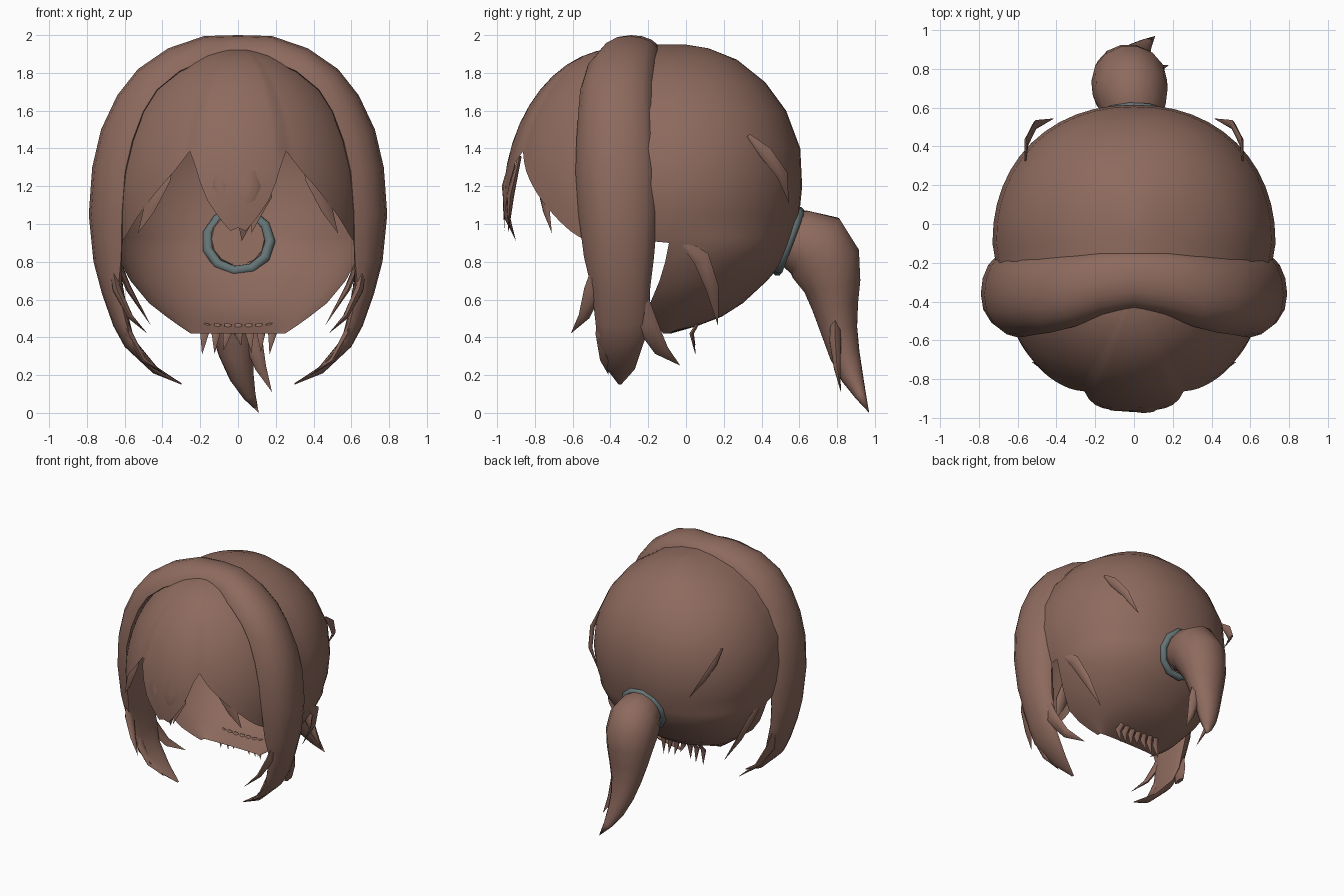
import bpy, bmesh, math, random
from mathutils import Vector

if "Cube" in bpy.data.objects:
    bpy.data.objects.remove(bpy.data.objects["Cube"])

random.seed(4)


def material(name, rgb):
    m = bpy.data.materials.new(name)
    m.diffuse_color = (*rgb, 1)
    m.use_nodes = True
    m.node_tree.nodes["Principled BSDF"].inputs["Base Color"].default_value = m.diffuse_color
    return m


HAIR = material("brown hair", (0.27, 0.145, 0.112))
TIE = material("grey teal tie", (0.13, 0.175, 0.18))


def loft(name, rows, closed=False, mat=HAIR, angle=50):
    """Skin a list of equal-length point rows into a smooth mesh."""
    bm = bmesh.new()
    grid = [[bm.verts.new(p) for p in r] for r in rows]
    n = len(rows[0])
    for a, b in zip(grid, grid[1:]):
        for i in range(n if closed else n - 1):
            j = (i + 1) % n
            bm.faces.new((a[i], a[j], b[j], b[i]))
    if closed:
        bm.faces.new(grid[0][::-1])
        bm.faces.new(grid[-1])
    bmesh.ops.remove_doubles(bm, verts=bm.verts, dist=0.0005)
    bmesh.ops.recalc_face_normals(bm, faces=bm.faces)
    me = bpy.data.meshes.new(name)
    bm.to_mesh(me)
    bm.free()
    ob = bpy.data.objects.new(name, me)
    bpy.context.collection.objects.link(ob)
    me.materials.append(mat)
    bpy.ops.object.select_all(action='DESELECT')
    bpy.context.view_layer.objects.active = ob
    ob.select_set(True)
    bpy.ops.object.shade_smooth_by_angle(angle=math.radians(angle))
    return ob


def lock(name, path, wide, sides=8):
    """Tapered strand: path of (x, y, z, half width, half thickness)."""
    pts = [Vector(p[:3]) for p in path]
    rows = []
    for i, p in enumerate(path):
        t = (pts[min(i + 1, len(pts) - 1)] - pts[max(i - 1, 0)]).normalized()
        u = Vector(wide)
        u = (u - t * u.dot(t)).normalized()
        v = t.cross(u)
        rows.append([pts[i] + u * p[3] * math.cos(k * math.tau / sides)
                     + v * p[4] * math.sin(k * math.tau / sides) for k in range(sides)])
    return loft(name, rows, True)


def mirrored_lock(name, path, wide):
    for s, side in ((1, "right"), (-1, "left")):
        lock(f"{name}_{side}", [(s * p[0], *p[1:]) for p in path],
             (s * wide[0], wide[1], wide[2]), 6)


def lerp(table, x):
    for (x0, y0), (x1, y1) in zip(table, table[1:]):
        if x <= x1:
            return y0 + (y1 - y0) * (x - x0) / (x1 - x0)
    return table[-1][1]


# Back cap: horizontal slices (z, half width, back y, front y), open at the face
slices = [(0.42, .25, -.08, -.12), (0.46, .31, .06, -.15), (0.51, .38, .19, -.18),
          (0.58, .47, .30, -.19), (0.70, .57, .43, -.14), (0.80, .625, .515, -.11),
          (0.90, .67, .56, -.09), (0.93, .68, .57, -.40), (1.05, .715, .60, -.40),
          (1.20, .73, .615, -.40), (1.40, .71, .605, -.40), (1.60, .62, .53, -.40),
          (1.75, .50, .42, -.40), (1.87, .32, .27, -.40), (1.93, .15, .12, -.40),
          (1.95, 0, 0, -.40)]
rows = []
for z, w, yb, yf in slices:
    yc = -.1 if yf < -.3 else yf + .03
    arc = []
    for k in range(25):
        a = math.pi * k / 24
        c, s = math.cos(a), max(math.sin(a), 0)
        arc.append((w * math.copysign(abs(c) ** .93, c), yc + (yb - yc) * s ** .93, z))
    f = .93 if yf < -.3 else 1
    rows.append([(w * f, yf, z)] + arc + [(-w * f, yf, z)])
loft("back_cap", rows)

# Fringe: ellipsoid shell whose lower edge height depends on the sideways position
edge = [(0, 0.98), (.05, 0.96), (.10, 1.04), (.15, 1.10), (.20, 1.22), (.265, 1.40),
        (.34, 1.29), (.43, 1.18), (.53, 1.05), (.60, 0.95), (.67, 0.87)]
cols = []
for k in range(53):
    a = math.pi * (k / 52 - .5)
    sx, cy = math.sin(a), max(math.cos(a), 0) ** 1.12
    phi = math.acos((lerp(edge, .67 * abs(sx)) - 1.1) / .83)
    bulge = 1.015 if abs(sx) < .4 else 0.99
    col = []
    for j in range(13):
        p = .05 + (phi - .05) * j / 12
        col.append((.67 * bulge * sx * math.sin(p),
                    -.36 - .6 * bulge * cy * math.sin(p),
                    1.1 + .83 * math.cos(p)))
    cols.append(col)
loft("fringe", cols, angle=40)

# Fringe strands, roots sunk into the shell
lock("fringe_strand_middle", [(.06, -.90, 1.42, .03, .01), (.05, -.955, 1.2, .07, .02),
                              (.04, -.945, 1.03, .045, .015), (.02, -.90, .91, 0, 0)], (1, 0, 0))
lock("fringe_strand_left", [(-.11, -.90, 1.40, .02, .01), (-.09, -.945, 1.2, .05, .02),
                            (-.05, -.955, 1.03, 0, 0)], (1, 0, 0))
lock("fringe_strand_right", [(.14, -.88, 1.36, .02, .01), (.13, -.93, 1.15, .05, .02),
                             (.07, -.94, .95, 0, 0)], (1, 0, 0))
mirrored_lock("fringe_side_strand", [(.35, -.74, 1.42, .03, .01), (.40, -.77, 1.24, .05, .015),
                                     (.47, -.74, 1.08, .035, .012), (.53, -.71, .95, 0, 0)],
              (1, .6, .3))

# Thick band arching over the head and tapering into the side locks:
# (outer x, outer z, front y, back y, depth)
half = [(.30, .15, -.36, -.34, .005), (.45, .21, -.42, -.27, .03), (.60, .35, -.47, -.22, .05),
        (.66, .46, -.48, -.19, .07), (.72, .63, -.50, -.19, .09), (.765, .80, -.54, -.17, .11),
        (.79, 1.05, -.57, -.15, .13), (.772, 1.30, -.585, -.15, .13),
        (.725, 1.50, -.58, -.16, .13), (.64, 1.68, -.57, -.17, .12),
        (.53, 1.82, -.56, -.17, .11), (.37, 1.93, -.53, -.16, .10),
        (.18, 1.995, -.47, -.145, .09)]
band = half + [(0, 2.0, -.44, -.14, .08)] + [(-h[0], *h[1:]) for h in half[::-1]]
rows = []
for i, (x, z, yf, yb, d) in enumerate(band):
    a, b = band[max(i - 1, 0)], band[min(i + 1, len(band) - 1)]
    t = Vector((b[0] - a[0], 0, b[1] - a[1])).normalized()
    out = Vector((t.z, 0, -t.x))
    centre = Vector((x, (yf + yb) / 2, z)) - out * d
    row = []
    for k in range(16):
        q = math.tau * k / 16
        c, s = math.cos(q), math.sin(q)
        lean = .35 * max(-c, 0) ** 3 if z > .7 else 0
        row.append(centre + Vector((0, (yb - yf) / 2 * c, 0))
                   + out * d * (s * (1 if s > 0 else .3) - lean))
    rows.append(row)
loft("side_lock_band", rows, True)

# Loose strands at the ends of the side locks
mirrored_lock("lock_front_strand", [(.68, -.46, .85, .01, .01), (.64, -.49, .65, .05, .025),
                                    (.57, -.54, .51, .03, .015), (.48, -.61, .42, 0, 0)], (0, 1, 0))
mirrored_lock("lock_back_strand", [(.67, -.26, .72, .02, .01), (.62, -.21, .47, .06, .025),
                                   (.55, -.13, .33, .04, .015), (.45, -.03, .25, 0, 0)], (0, 1, 0))
mirrored_lock("lock_inner_strand", [(.66, -.40, .65, .02, .01), (.58, -.44, .42, .04, .025),
                                    (.50, -.43, .28, .025, .015), (.38, -.41, .20, 0, 0)], (0, 1, 0))

# Small flicks lifting off the back cap
mirrored_lock("upper_flick", [(.56, .33, 1.47, .01, .005), (.555, .42, 1.38, .035, .012),
                              (.51, .51, 1.26, .03, .012), (.41, .545, 1.11, 0, 0)], (0, 1, 1))
mirrored_lock("lower_flick", [(.66, -.05, .93, .01, .005), (.645, .08, .82, .045, .015),
                              (.58, .14, .66, .035, .015), (.46, .17, .46, 0, 0)], (0, 1, .4))

# Tufts along the nape
for i in range(7):
    x = -.18 + .06 * i
    lock(f"nape_tuft_{i + 1}", [(x * .9, .06, .47, .02, .008), (x, .03, .42, .025, .012),
                                (x + random.uniform(-.02, .02), .05, random.uniform(.30, .37), 0, 0)],
         (1, 0, 0), 5)

# Hair tie
bpy.ops.mesh.primitive_torus_add(major_segments=11, minor_segments=8, major_radius=.168,
                                 minor_radius=.028, location=(.002, .542, .908),
                                 rotation=(1.21, 0, 0))
tie = bpy.context.object
tie.name = "hair_tie"
tie.data.materials.append(TIE)
bpy.ops.object.shade_smooth_by_angle(angle=math.radians(50))

# Ponytail: (x, y, z, half width, half depth)
lock("ponytail", [(0, .53, .92, .14, .14), (-.005, .60, .905, .17, .175),
                  (-.02, .685, .88, .195, .20), (-.025, .74, .79, .195, .195),
                  (-.03, .775, .67, .175, .155), (-.03, .79, .56, .15, .125),
                  (-.025, .81, .44, .12, .10), (-.01, .84, .31, .09, .082),
                  (.02, .88, .19, .065, .06), (.06, .925, .09, .035, .03),
                  (.11, .97, 0, 0, 0)], (1, 0, 0), 14)
lock("ponytail_strand", [(.04, .79, .60, .03, .02), (.08, .79, .38, .05, .035),
                         (.12, .80, .24, .03, .02), (.18, .82, .11, 0, 0)], (1, 0, 0), 6)
